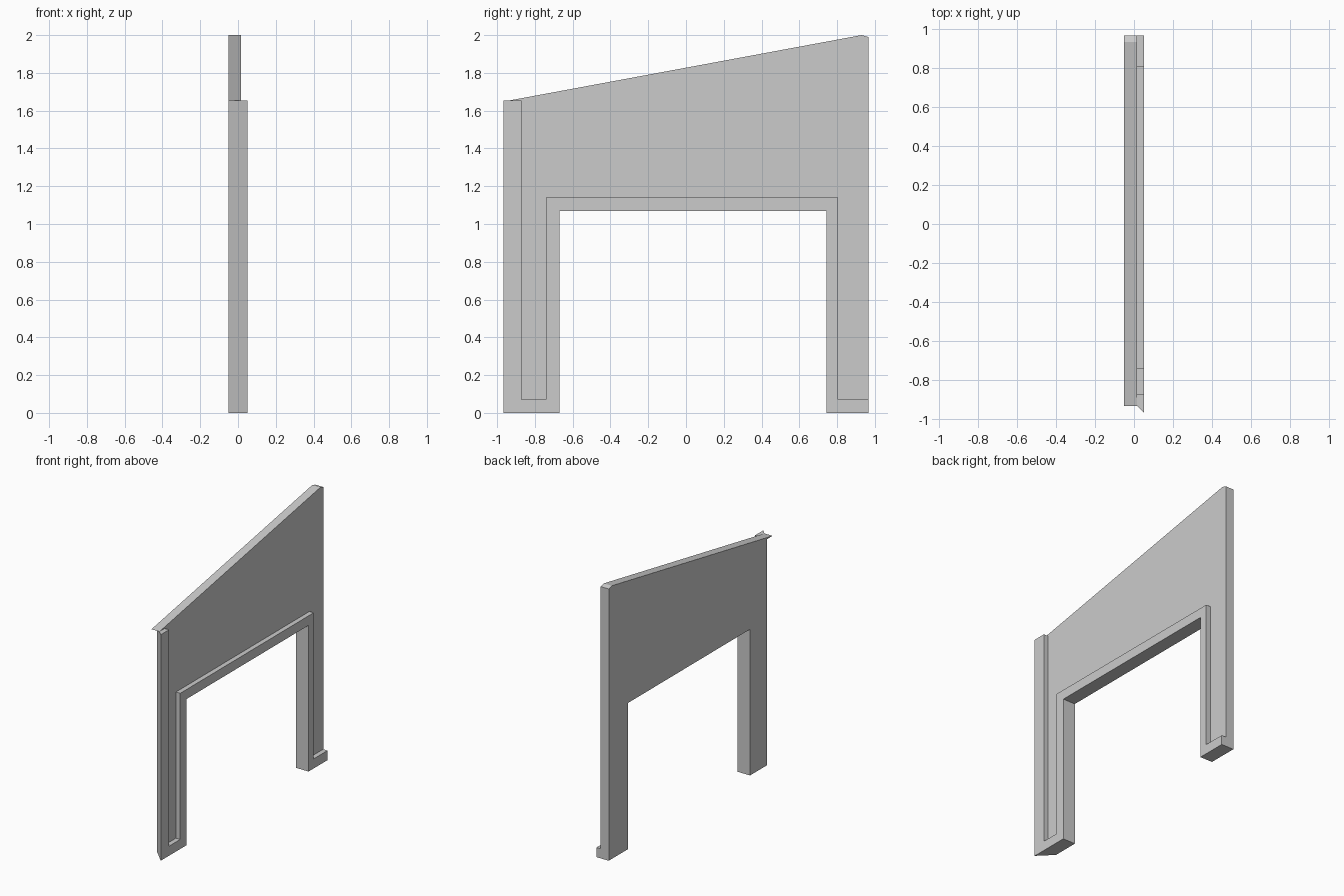
import bpy, bmesh

if "Cube" in bpy.data.objects:
    bpy.data.objects.remove(bpy.data.objects["Cube"])

BACK, PANEL, FRONT = -0.05, 0.015, 0.05      # x depth levels
SLOPE = (2.0 - 1.655) / (0.93 + 0.93)
Y_BACK = -0.865                              # mitred edge at back level
Z_BACK = 1.655 + (Y_BACK + 0.93) * SLOPE


def finish(name, bm):
    bmesh.ops.remove_doubles(bm, verts=bm.verts, dist=1e-5)
    bmesh.ops.recalc_face_normals(bm, faces=bm.faces)
    me = bpy.data.meshes.new(name)
    bm.to_mesh(me)
    bm.free()
    ob = bpy.data.objects.new(name, me)
    bpy.context.collection.objects.link(ob)
    return ob


def loop(bm, profile, x):
    return [bm.verts.new((x, y, z)) for y, z in profile]


def walls(bm, a, b):
    n = len(a)
    for i in range(n):
        j = (i + 1) % n
        bm.faces.new((a[i], a[j], b[j], b[i]))


def outline(left, left_top):
    return [(left, 0), (-0.67, 0), (-0.67, 1.07), (0.745, 1.07), (0.745, 0),
            (0.965, 0), (0.965, 1.99), (0.93, 2.0), (left, left_top)]


def frame(left):
    return [(left, 0), (-0.67, 0), (-0.67, 1.07), (0.745, 1.07), (0.745, 0),
            (0.965, 0), (0.965, 0.07), (0.805, 0.07), (0.805, 1.14),
            (-0.74, 1.14), (-0.74, 0.07), (-0.87, 0.07), (-0.87, 1.655), (left, 1.655)]


# wall panel: sloped slab with a doorway and a mitred long edge
bm = bmesh.new()
back = loop(bm, outline(Y_BACK, Z_BACK), BACK)
front = loop(bm, outline(-0.93, 1.655), PANEL)
walls(bm, back, front)
bm.faces.new(back)
# visible recessed face, bounded by the raised frame
recess = [(-0.87, 0.07), (-0.74, 0.07), (-0.74, 1.14), (0.805, 1.14), (0.805, 0.07),
          (0.965, 0.07), (0.965, 1.99), (0.93, 2.0), (-0.93, 1.655), (-0.87, 1.655)]
bm.faces.new(loop(bm, recess, PANEL))
finish("wall_panel", bm)

# raised frame: corner post, feet and doorway trim in one outline
bm = bmesh.new()
inner = loop(bm, frame(-0.93), PANEL)
outer = loop(bm, frame(-0.965), FRONT)
walls(bm, inner, outer)
bm.faces.new(outer)
finish("raised_frame", bm)

# small overhanging tip at the low end of the slope
bm = bmesh.new()
pts = [(PANEL, -0.93, 1.655), (BACK, -0.93, 1.655),
       (BACK, Y_BACK, 1.655), (BACK, Y_BACK, Z_BACK)]
v = [bm.verts.new(p) for p in pts]
for f in ((0, 1, 2), (0, 1, 3), (1, 2, 3)):
    bm.faces.new([v[i] for i in f])
finish("slope_tip", bm)
